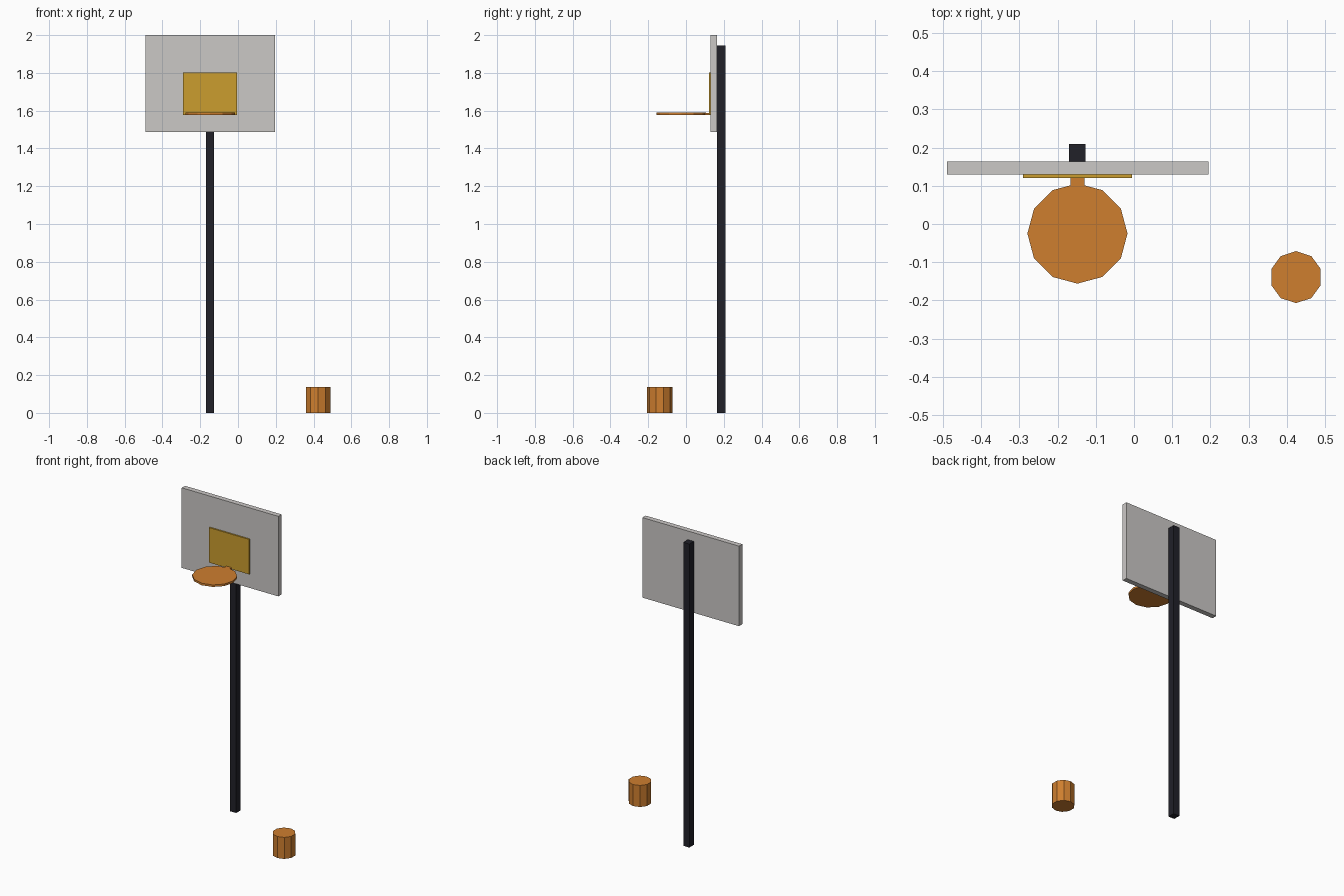
import bpy
import math

if "Cube" in bpy.data.objects:
    bpy.data.objects.remove(bpy.data.objects["Cube"])


def material(name, rgb):
    m = bpy.data.materials.new(name)
    m.diffuse_color = (*rgb, 1)
    m.use_nodes = True
    m.node_tree.nodes["Principled BSDF"].inputs["Base Color"].default_value = m.diffuse_color
    return m


black = material("pole black", (0.015, 0.015, 0.022))
grey = material("board grey", (0.60, 0.58, 0.565))
yellow = material("target yellow", (0.60, 0.34, 0.028))
orange = material("rim orange", (0.62, 0.21, 0.028))


def box(name, lo, hi, mat):
    centre = [(a + b) / 2 for a, b in zip(lo, hi)]
    bpy.ops.mesh.primitive_cube_add(size=1, location=centre)
    ob = bpy.context.object
    ob.name = name
    ob.scale = [b - a for a, b in zip(lo, hi)]
    bpy.ops.object.transform_apply(location=False, rotation=False, scale=True)
    ob.data.materials.append(mat)


def prism(name, sides, radius, x, y, z0, z1, mat):
    bpy.ops.mesh.primitive_cylinder_add(
        vertices=sides, radius=radius, depth=z1 - z0,
        location=(x, y, (z0 + z1) / 2))
    ob = bpy.context.object
    ob.name = name
    ob.data.materials.append(mat)


# Post and backboard with its target square
box("pole", (-0.170, 0.163, 0), (-0.127, 0.209, 1.945), black)
box("backboard", (-0.490, 0.130, 1.487), (0.195, 0.163, 2.0), grey)
box("target_plate", (-0.291, 0.1205, 1.578), (-0.005, 0.130, 1.802), yellow)

# Solid twelve-sided rim and the bracket joining it to the board
prism("rim", 12, 0.131, -0.148, -0.025, 1.576, 1.589, orange)
box("rim_bracket", (-0.166, 0.090, 1.5765), (-0.130, 0.1205, 1.5885), orange)

# Low-poly ball on the ground
prism("ball", 10, 0.068, 0.424, -0.139, 0, 0.138, orange)
